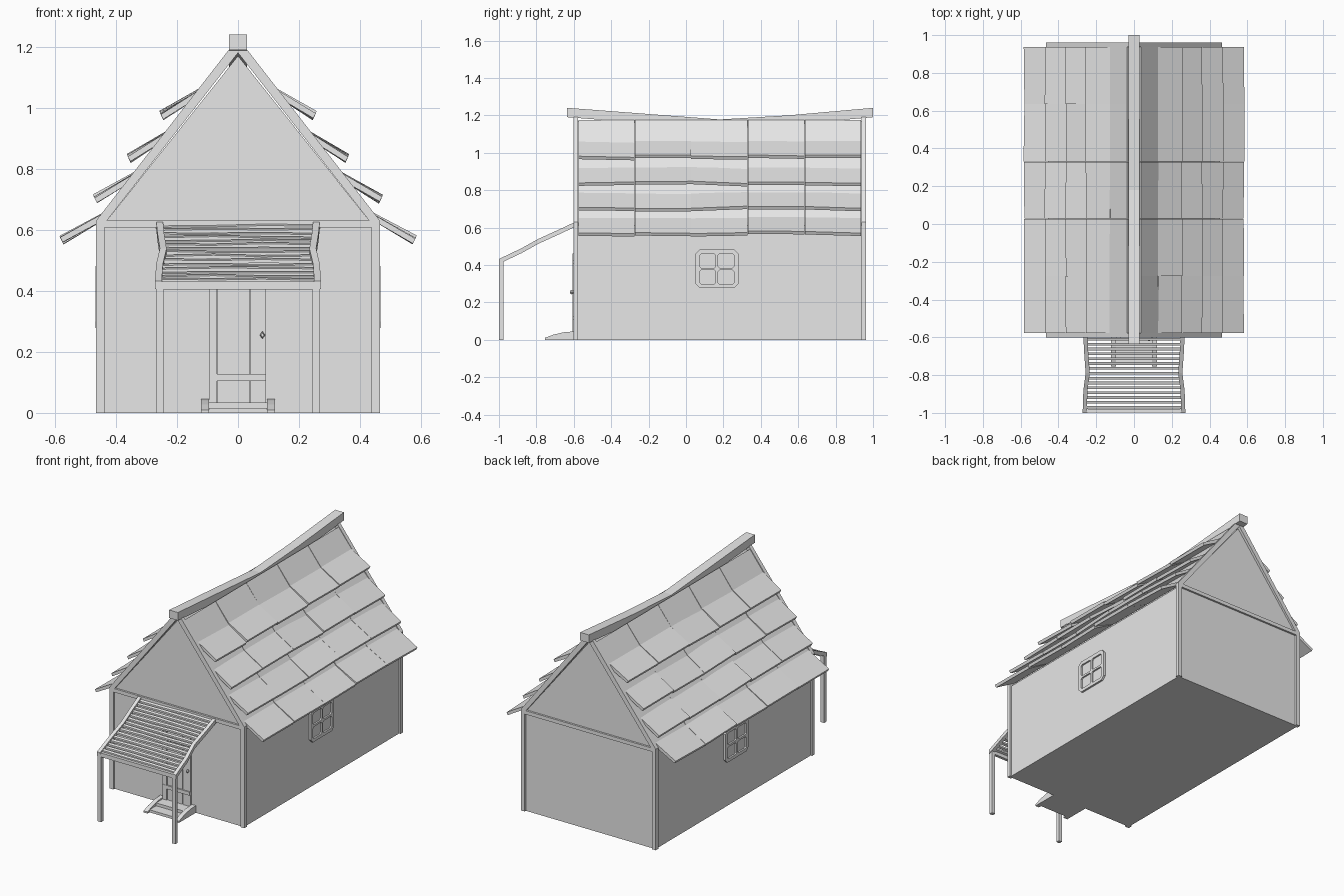
import bpy, bmesh, random
from mathutils import Vector

random.seed(4)
if "Cube" in bpy.data.objects:
    bpy.data.objects.remove(bpy.data.objects["Cube"], do_unlink=True)

grey = bpy.data.materials.new("light_grey")
grey.use_nodes = True
grey.diffuse_color = (0.8, 0.8, 0.8, 1)
grey.node_tree.nodes["Principled BSDF"].inputs["Base Color"].default_value = (0.8, 0.8, 0.8, 1)


def loft(name, rings):
    """Closed solid through matching rings of points."""
    bm = bmesh.new()
    rows = [[bm.verts.new(p) for p in ring] for ring in rings]
    n = len(rows[0])
    for a, b in zip(rows, rows[1:]):
        for i in range(n):
            j = (i + 1) % n
            bm.faces.new((a[i], a[j], b[j], b[i]))
    bm.faces.new(rows[0])
    bm.faces.new(rows[-1])
    bmesh.ops.recalc_face_normals(bm, faces=bm.faces)
    mesh = bpy.data.meshes.new(name)
    bm.to_mesh(mesh)
    bm.free()
    mesh.materials.append(grey)
    ob = bpy.data.objects.new(name, mesh)
    bpy.context.collection.objects.link(ob)
    return ob


def prism_y(name, pts, y0, y1):
    return loft(name, [[(x, y, z) for x, z in pts] for y in (y0, y1)])


def prism_x(name, pts, x0, x1):
    return loft(name, [[(x, y, z) for y, z in pts] for x in (x0, x1)])


def box(name, x0, x1, y0, y1, z0, z1):
    return prism_y(name, [(x0, z0), (x1, z0), (x1, z1), (x0, z1)], y0, y1)


def roof_x(z):
    return 0.03 + (1.19 - z) * 0.777


# House body with gables
prism_y("house_body", [(-0.455, 0), (0.455, 0), (0.455, 0.61), (0.43, 0.63), (0, 1.17),
                       (-0.43, 0.63), (-0.455, 0.61)], -0.59, 0.95)

# Timber frame on both gable ends
for end, y0, y1 in (("front", -0.602, -0.577), ("back", 0.937, 0.962)):
    box(end + "_tie_beam", -0.44, 0.44, y0, y1, 0.607, 0.63)
    for side, s in (("left", 1), ("right", -1)):
        box(f"{end}_{side}_corner_post", s * 0.438, s * 0.465, y0, y1, 0, 0.63)
        prism_y(f"{end}_{side}_rafter", [(s * 0.465, 0.63), (s * 0.03, 1.19), (0, 1.19),
                                        (0, 1.18), (s * 0.43, 0.63)], y0, y1)

# Sagging ridge beam
loft("ridge_beam", [[(-0.03, y, z - 0.05), (0.03, y, z - 0.05), (0.03, y, z), (-0.03, y, z)]
                    for y, z in ((-0.635, 1.24), (-0.2, 1.207), (0.18, 1.178),
                                 (0.55, 1.2), (1.0, 1.24))])

# Flared roof tiles: four courses of five on each slope
courses = [(0.583, 0.575), (0.472, 0.708), (0.362, 0.842), (0.255, 0.982)]
edges = [-0.577, -0.275, 0.027, 0.33, 0.635, 0.937]
for side, s in (("left", 1), ("right", -1)):
    for row, (tip_x, tip_z) in enumerate(courses):
        crease = tip_z + 0.078
        top = min(crease + 0.14, 1.175)
        for col in range(5):
            rings = []
            for y in (edges[col] + 0.001, edges[col + 1] - 0.001):
                d = random.uniform(-0.008, 0.008)
                tx, tz = tip_x + d * 0.4, tip_z + d
                cx, ux = roof_x(crease) - 0.004, roof_x(top) - 0.004
                pts = [(ux, top), (cx, crease + d * 0.5), (tx, tz),
                       (tx - 0.008, tz - 0.016), (cx - 0.012, crease - 0.016),
                       (ux - 0.014, top - 0.012)]
                rings.append([(s * x, y, z) for x, z in pts])
            loft(f"{side}_roof_tile_{row}_{col}", rings)

# Porch: wavy rails, slats, posts and front beam
rail = [(-0.595, 0.615, 0.0), (-0.68, 0.575, -0.004), (-0.79, 0.525, -0.012),
        (-0.88, 0.475, 0.0), (-1.0, 0.418, 0.004)]
for side, s in (("left", 1), ("right", -1)):
    loft(side + "_porch_rail",
         [[(s * (0.246 + w), y, z - 0.012), (s * (0.268 + w), y, z - 0.012),
           (s * (0.268 + w), y, z + 0.014), (s * (0.246 + w), y, z + 0.014)]
          for y, z, w in rail])
    box(side + "_porch_post", s * 0.244, s * 0.268, -1.0, -0.977, 0, 0.425)
box("porch_front_beam", -0.25, 0.25, -0.998, -0.98, 0.405, 0.43)


def rail_z(y):
    for (ya, za, _), (yb, zb, _) in zip(rail, rail[1:]):
        if yb <= y <= ya:
            return za + (zb - za) * (ya - y) / (ya - yb)


slats = 15
for i in range(slats):
    y = -0.61 - i * 0.36 / (slats - 1)
    z = rail_z(y)
    rings = []
    for x in (-0.25, -0.08, 0.08, 0.25):
        w = random.uniform(-0.003, 0.003)
        rings.append([(x, y - 0.007, z - 0.008 + w), (x, y + 0.007, z - 0.003 + w),
                      (x, y + 0.007, z + 0.008 + w), (x, y - 0.007, z + 0.003 + w)])
    loft(f"porch_slat_{i}", rings)

# Plank door with ledges and knob
for i, (x0, x1, depth) in enumerate(((-0.095, -0.068, 0.606), (-0.067, 0.038, 0.6),
                                     (0.04, 0.092, 0.601))):
    box(f"door_plank_{i}", x0, x1, -depth, -0.58, 0.0, 0.46)
for i, z in enumerate((0.105, 0.405)):
    box(f"door_ledge_{i}", -0.095, 0.092, -0.608, -0.59, z, z + 0.022)
loft("door_knob", [[(0.08 + dx * r, y, 0.255 + dz * r)
                    for dx, dz in ((1, 0), (0, 1.4), (-1, 0), (0, -1.4))]
                   for y, r in ((-0.598, 0.004), (-0.61, 0.009), (-0.62, 0.005))])

# Doorstep with curved cheeks
cheek = [(-0.59, 0), (-0.755, 0), (-0.755, 0.01), (-0.71, 0.027), (-0.65, 0.041), (-0.59, 0.045)]
for side, s in (("left", 1), ("right", -1)):
    prism_x(side + "_step_cheek", cheek, s * 0.095, s * 0.122)
box("lower_step", -0.1, 0.1, -0.735, -0.66, 0, 0.016)
box("upper_step", -0.1, 0.1, -0.67, -0.59, 0, 0.034)


# Four-pane windows on both long walls
def octagon(cy, cz, hy, hz, cut):
    return [(cy - hy, cz - hz + cut), (cy - hy + cut, cz - hz), (cy + hy - cut, cz - hz),
            (cy + hy, cz - hz + cut), (cy + hy, cz + hz - cut), (cy + hy - cut, cz + hz),
            (cy - hy + cut, cz + hz), (cy - hy, cz + hz - cut)]


for side, s in (("left", 1), ("right", -1)):
    frame = prism_x(side + "_window_frame", octagon(0.165, 0.38, 0.115, 0.102, 0.022),
                    s * 0.45, s * 0.467)
    bm = bmesh.new()
    for cy in (0.116, 0.214):
        for cz in (0.335, 0.422):
            rings = [[Vector((s * x, y, z)) for y, z in octagon(cy, cz, 0.043, 0.037, 0.008)]
                     for x in (0.457, 0.48)]
            pane = loft(f"{side}_pane_cutter", rings)
            pane.hide_render = True
            pane.hide_viewport = True
            cut = frame.modifiers.new("pane", "BOOLEAN")
            cut.operation = "DIFFERENCE"
            cut.solver = "EXACT"
            cut.object = pane
    bm.free()
